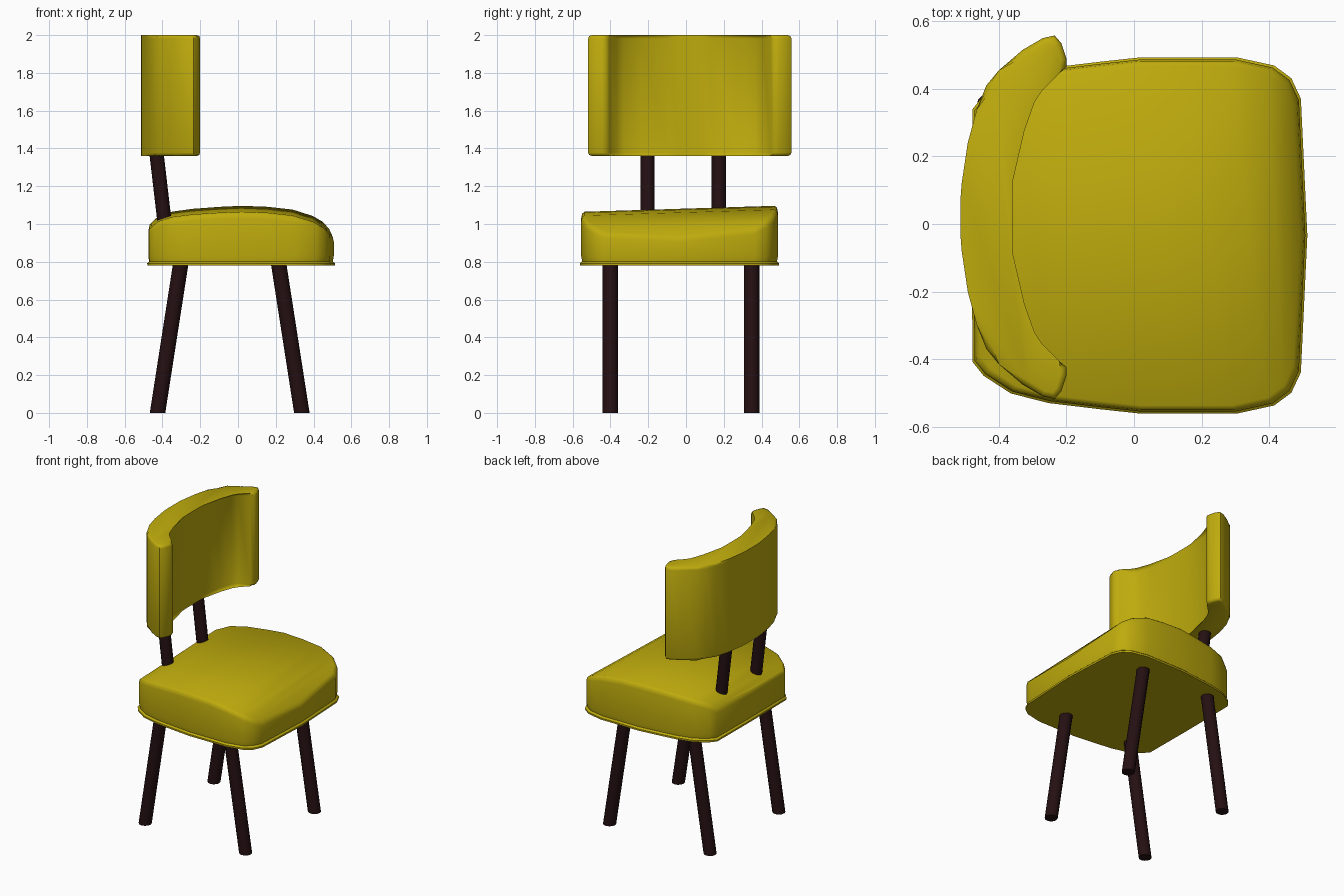
import bpy, bmesh, math

if "Cube" in bpy.data.objects:
    bpy.data.objects.remove(bpy.data.objects["Cube"])


def material(name, rgb):
    m = bpy.data.materials.new(name)
    m.diffuse_color = (*rgb, 1)
    m.use_nodes = True
    m.node_tree.nodes["Principled BSDF"].inputs["Base Color"].default_value = m.diffuse_color
    return m


YELLOW = material("mustard upholstery", (0.52, 0.41, 0.004))
WOOD = material("dark wood", (0.018, 0.005, 0.006))


def finish(bm, name, mat, angle):
    bmesh.ops.recalc_face_normals(bm, faces=bm.faces)
    me = bpy.data.meshes.new(name)
    bm.to_mesh(me)
    bm.free()
    ob = bpy.data.objects.new(name, me)
    bpy.context.collection.objects.link(ob)
    me.materials.append(mat)
    bpy.ops.object.select_all(action='DESELECT')
    ob.select_set(True)
    bpy.context.view_layer.objects.active = ob
    bpy.ops.object.shade_smooth_by_angle(angle=math.radians(angle))
    return ob


def bridge(bm, a, b):
    n = len(a)
    for i in range(n):
        bm.faces.new((a[i], a[(i + 1) % n], b[(i + 1) % n], b[i]))


# Legs and posts: slanted rods with level ends
def rod(name, p0, p1, r, sides=12):
    bm = bmesh.new()
    rings = []
    for p in (p0, p1):
        rings.append([bm.verts.new((p[0] + r * math.cos(2 * math.pi * i / sides),
                                    p[1] + r * math.sin(2 * math.pi * i / sides), p[2]))
                      for i in range(sides)])
    bridge(bm, *rings)
    for ring in rings:
        bm.faces.new(ring)
    finish(bm, name, WOOD, 40)


for side, y in (("front", -0.40), ("back", 0.347)):
    rod(side + "_leg_left", (-0.426, y, 0), (-0.30, y, 0.81), 0.041)
    rod(side + "_leg_right", (0.338, y, 0), (0.212, y, 0.81), 0.041)
for side, y in (("front", -0.204), ("back", 0.174)):
    rod(side + "_back_post", (-0.383, y, 0.96), (-0.437, y, 1.42), 0.038)

# Seat: x station, half width, height of the top edge
STATIONS = [(-0.475, 0.0, 0.98), (-0.472, 0.37, 0.98), (-0.44, 0.41, 1.01),
            (-0.36, 0.462, 1.036), (-0.25, 0.49, 1.05), (-0.1, 0.508, 1.06),
            (0.02, 0.521, 1.065), (0.16, 0.521, 1.06), (0.30, 0.521, 1.045),
            (0.41, 0.497, 1.012), (0.46, 0.46, 0.985), (0.488, 0.40, 0.955),
            (0.507, 0.0, 0.925)]
Y0 = -0.034
bm = bmesh.new()
outline = STATIONS + [(x, -w, z) for x, w, z in STATIONS[-2:0:-1]]


def seat_ring(scale, height):
    return [bm.verts.new((x * scale, Y0 + w * scale, height(z + 0.03 * (w + 0.52))))
            for x, w, z in outline]


rings = [seat_ring(1.01, lambda z: 0.78),
         seat_ring(1.012, lambda z: 0.792),
         seat_ring(0.99, lambda z: 0.802),
         seat_ring(1.0, lambda z: 0.83),
         seat_ring(1.0, lambda z: z - 0.035),
         seat_ring(0.99, lambda z: z - 0.01),
         seat_ring(0.965, lambda z: z)]
for a, b in zip(rings, rings[1:]):
    bridge(bm, a, b)
bm.faces.new(rings[0])
# crowned top laid in strips from side to side
top, n = rings[-1], len(outline)
last = len(STATIONS) - 1
bm.faces.new((top[0], top[1], top[n - 1]))
for i in range(1, last - 1):
    bm.faces.new((top[i], top[i + 1], top[n - i - 1], top[n - i]))
bm.faces.new((top[last - 1], top[last], top[last + 1]))
finish(bm, "seat", YELLOW, 50)

# Backrest: half of the curved plan, mirrored and extruded
HALF = [(-0.513, 0.06), (-0.51, 0.10), (-0.492, 0.22), (-0.465, 0.32), (-0.437, 0.39),
        (-0.40, 0.435), (-0.33, 0.495), (-0.27, 0.53), (-0.235, 0.538), (-0.215, 0.515),
        (-0.20, 0.47), (-0.20, 0.443), (-0.22, 0.427), (-0.285, 0.388), (-0.31, 0.35),
        (-0.342, 0.26), (-0.358, 0.11), (-0.36, 0.05)]
plan = HALF + [(x, -y) for x, y in reversed(HALF)]
bm = bmesh.new()
levels = [[bm.verts.new((x, y + 0.02, z)) for x, y in plan] for z in (1.36, 2.0)]
bridge(bm, *levels)
caps = [bm.faces.new(ring) for ring in levels]
edges = list({e for f in caps for e in f.edges})
bmesh.ops.bevel(bm, geom=edges, offset=0.018, segments=2, affect='EDGES', profile=0.5)
finish(bm, "backrest", YELLOW, 50)
